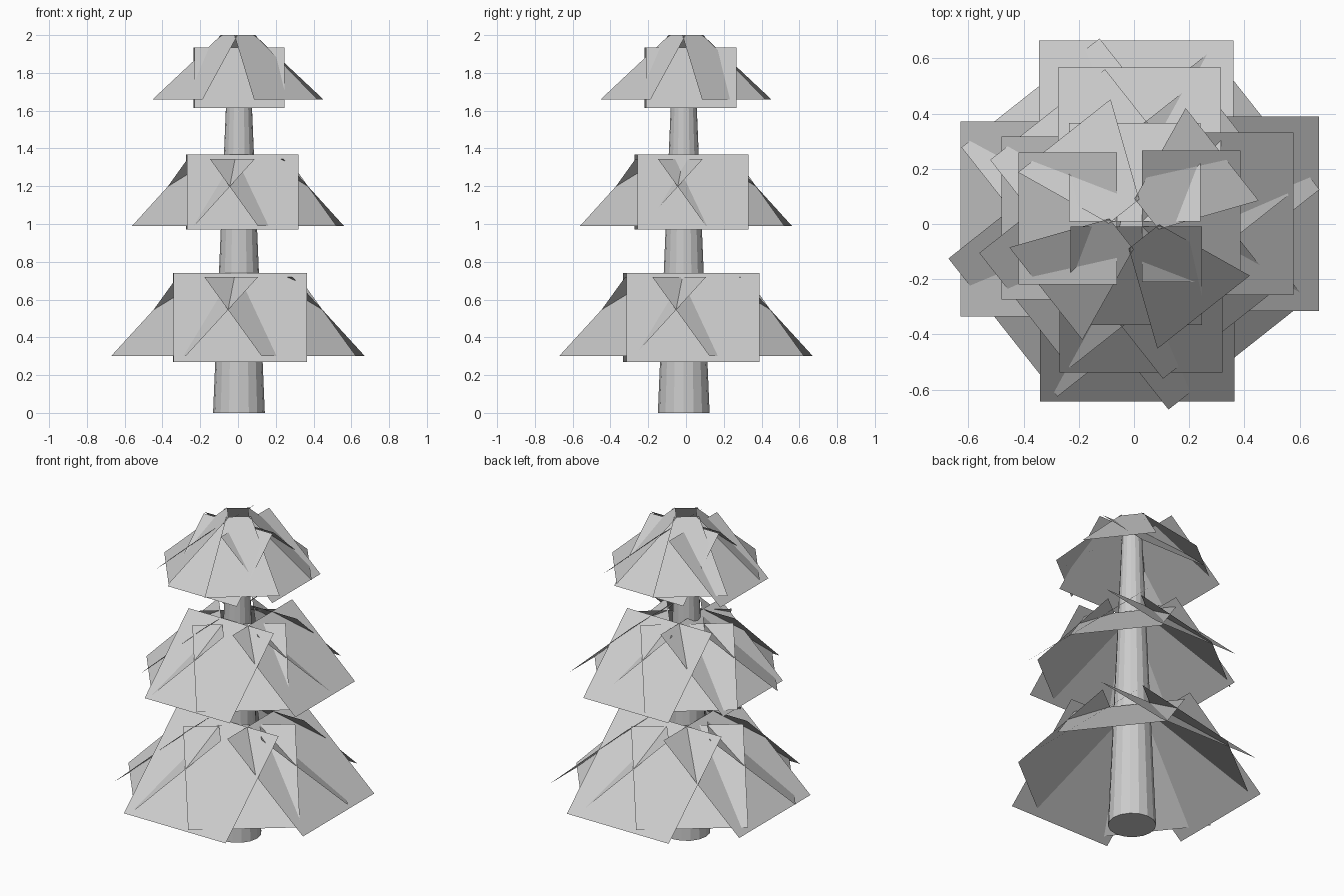
import bpy
import math
from mathutils import Vector

if "Cube" in bpy.data.objects:
    bpy.data.objects.remove(bpy.data.objects["Cube"])

grey = bpy.data.materials.new("plain_grey")
grey.use_nodes = True
grey.diffuse_color = (0.6, 0.6, 0.6, 1)
grey.node_tree.nodes["Principled BSDF"].inputs["Base Color"].default_value = (0.6, 0.6, 0.6, 1)


def branch(name, angle, outer, inner, low, high, width, top_width, shift=0.0):
    """One flat, sloping foliage card facing the given compass angle."""
    a = math.radians(angle)
    out = Vector((math.cos(a), math.sin(a), 0))
    side = Vector((-out.y, out.x, 0))
    up = Vector((0, 0, 1))

    def corner(r, s, z):
        return out * r + side * (shift + s) + up * z

    verts = [corner(outer, -width / 2, low), corner(outer, width / 2, low),
             corner(inner, top_width / 2, high), corner(inner, -top_width / 2, high)]
    mesh = bpy.data.meshes.new(name)
    mesh.from_pydata(verts, [], [(0, 1, 2, 3)])
    mesh.materials.append(grey)
    obj = bpy.data.objects.new(name, mesh)
    bpy.context.collection.objects.link(obj)


# Tapered trunk
bpy.ops.mesh.primitive_cone_add(vertices=16, radius1=0.137, radius2=0.058,
                                depth=1.88, location=(0.005, -0.012, 0.94))
trunk = bpy.context.object
trunk.name = "trunk"
trunk.data.materials.append(grey)

# Square cards on the four sides: size, run, low, high, (reach, shift) per side
SIDES = ("front", "right", "back", "left")
main_tiers = {
    "lower": (0.705, 0.525, 0.27, 0.74,
              ((0.643, 0.012), (0.671, 0.037), (0.664, -0.008), (0.628, -0.018))),
    "middle": (0.59, 0.435, 0.97, 1.367,
               ((0.538, 0.025), (0.578, 0.037), (0.567, -0.02), (0.48, -0.022))),
    "upper": (0.477, 0.356, 1.615, 1.935,
              ((0.365, 0.008), (0.385, 0.028), (0.365, -0.003), (0.418, -0.02))),
}
for tier, (size, run, low, high, placing) in main_tiers.items():
    for i, (reach, shift) in enumerate(placing):
        branch(f"{tier}_{SIDES[i]}_branch", -90 + 90 * i, reach, reach - run,
               low, high, size, size, shift)

# Turned cards between the sides: outer, inner, low, high, width, top width
turned_tiers = {
    "lower": (0.605, 0.115, 0.30, 0.72, 0.637, 0.637),
    "middle": (0.505, 0.095, 0.99, 1.345, 0.53, 0.53),
    "upper": (0.407, 0.058, 1.66, 2.0, 0.427, 0.14),
}
for tier, shape in turned_tiers.items():
    for i in range(4):
        branch(f"{tier}_corner_branch_{i + 1}", 218.3 + 90 * i, *shape)
